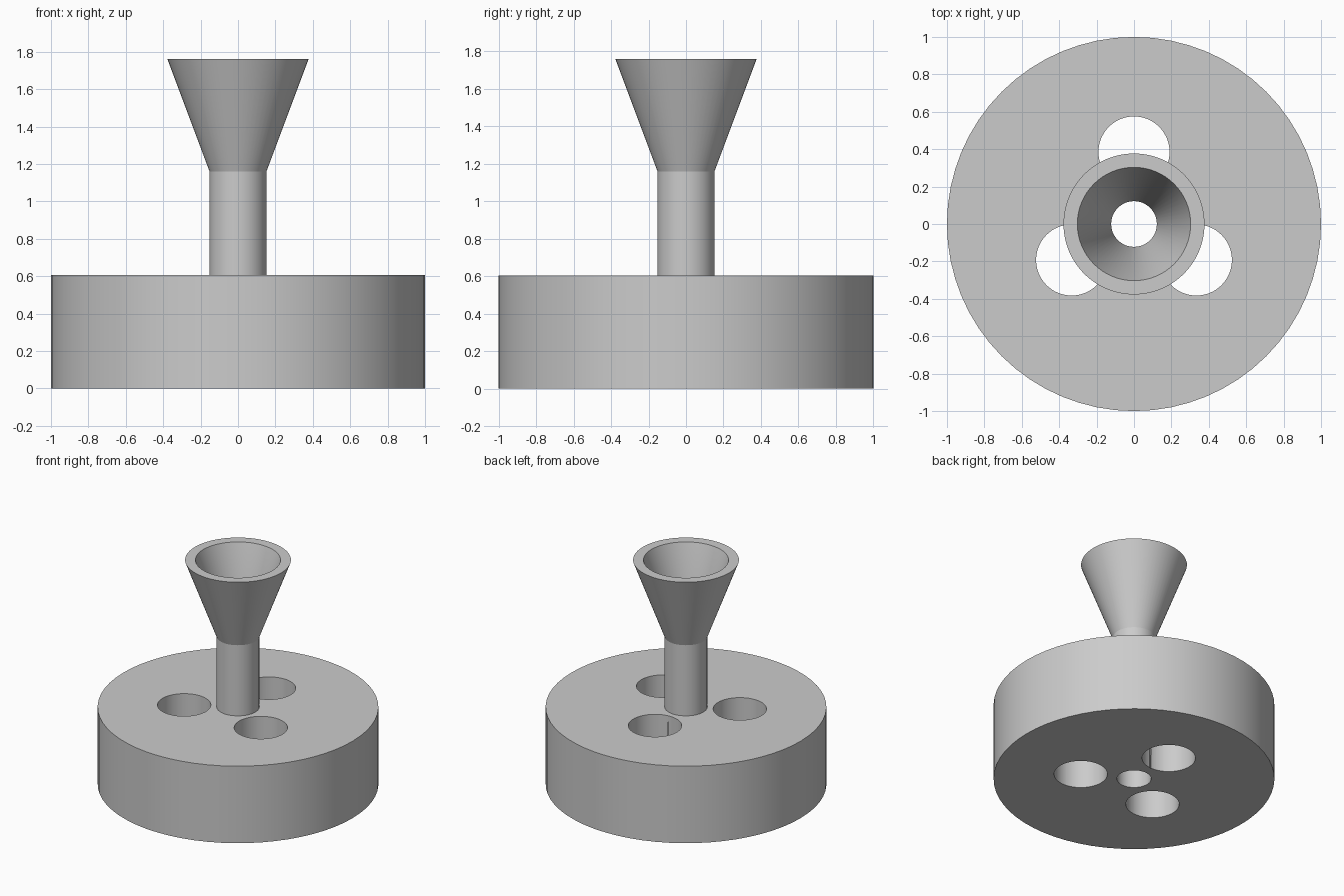
import bpy
import bmesh
import math

if "Cube" in bpy.data.objects:
    bpy.data.objects.remove(bpy.data.objects["Cube"])

SEGMENTS = 64
BASE_R, BASE_H = 1.0, 0.605
STEM_R, BORE_R = 0.152, 0.122
NECK_Z, TOP_Z = 1.16, 1.76
RIM_R, MOUTH_R = 0.377, 0.303
HOLE_R, HOLE_DIST = 0.19, 0.385

grey = bpy.data.materials.new("plain grey")
grey.use_nodes = True
colour = (0.6, 0.6, 0.6, 1.0)
grey.diffuse_color = colour
grey.node_tree.nodes["Principled BSDF"].inputs["Base Color"].default_value = colour


def lathe(name, profile, closed):
    """Spin (radius, height) points around the z axis."""
    bm = bmesh.new()
    rings = []
    for r, z in profile:
        rings.append([bm.verts.new((r * math.cos(a), r * math.sin(a), z))
                      for a in (math.tau * i / SEGMENTS for i in range(SEGMENTS))])
    pairs = list(zip(rings, rings[1:]))
    if closed:
        pairs.append((rings[-1], rings[0]))
    for low, high in pairs:
        for i in range(SEGMENTS):
            j = (i + 1) % SEGMENTS
            bm.faces.new((low[i], low[j], high[j], high[i]))
    mesh = bpy.data.meshes.new(name)
    bm.to_mesh(mesh)
    bm.free()
    mesh.materials.append(grey)
    obj = bpy.data.objects.new(name, mesh)
    bpy.context.collection.objects.link(obj)
    return obj


def activate(obj):
    bpy.ops.object.select_all(action='DESELECT')
    obj.select_set(True)
    bpy.context.view_layer.objects.active = obj


# Round base with a central bore
base = lathe("round_base", [(BORE_R, 0), (BASE_R, 0), (BASE_R, BASE_H), (BORE_R, BASE_H)], True)

# Three through holes spaced evenly around the stem
for k in range(3):
    angle = math.radians(90 + 120 * k)
    bpy.ops.mesh.primitive_cylinder_add(
        vertices=SEGMENTS, radius=HOLE_R, depth=2 * BASE_H,
        location=(HOLE_DIST * math.cos(angle), HOLE_DIST * math.sin(angle), BASE_H / 2))
    cutter = bpy.context.object
    cutter.name = "hole_cutter"
    cutter.hide_render = True
    cutter.data.materials.append(grey)
    cut = base.modifiers.new("through_hole", 'BOOLEAN')
    cut.operation = 'DIFFERENCE'
    cut.solver = 'EXACT'
    cut.object = cutter
    activate(base)
    bpy.ops.object.modifier_apply(modifier=cut.name)
    bpy.data.objects.remove(cutter)

# Hollow stem flaring into a thick-walled funnel
funnel = lathe("funnel_and_stem", [
    (STEM_R, BASE_H), (STEM_R, NECK_Z), (RIM_R, TOP_Z),
    (MOUTH_R, TOP_Z), (BORE_R, NECK_Z), (BORE_R, BASE_H)], False)

for part in (base, funnel):
    activate(part)
    bpy.ops.object.shade_smooth_by_angle(angle=math.radians(20))
